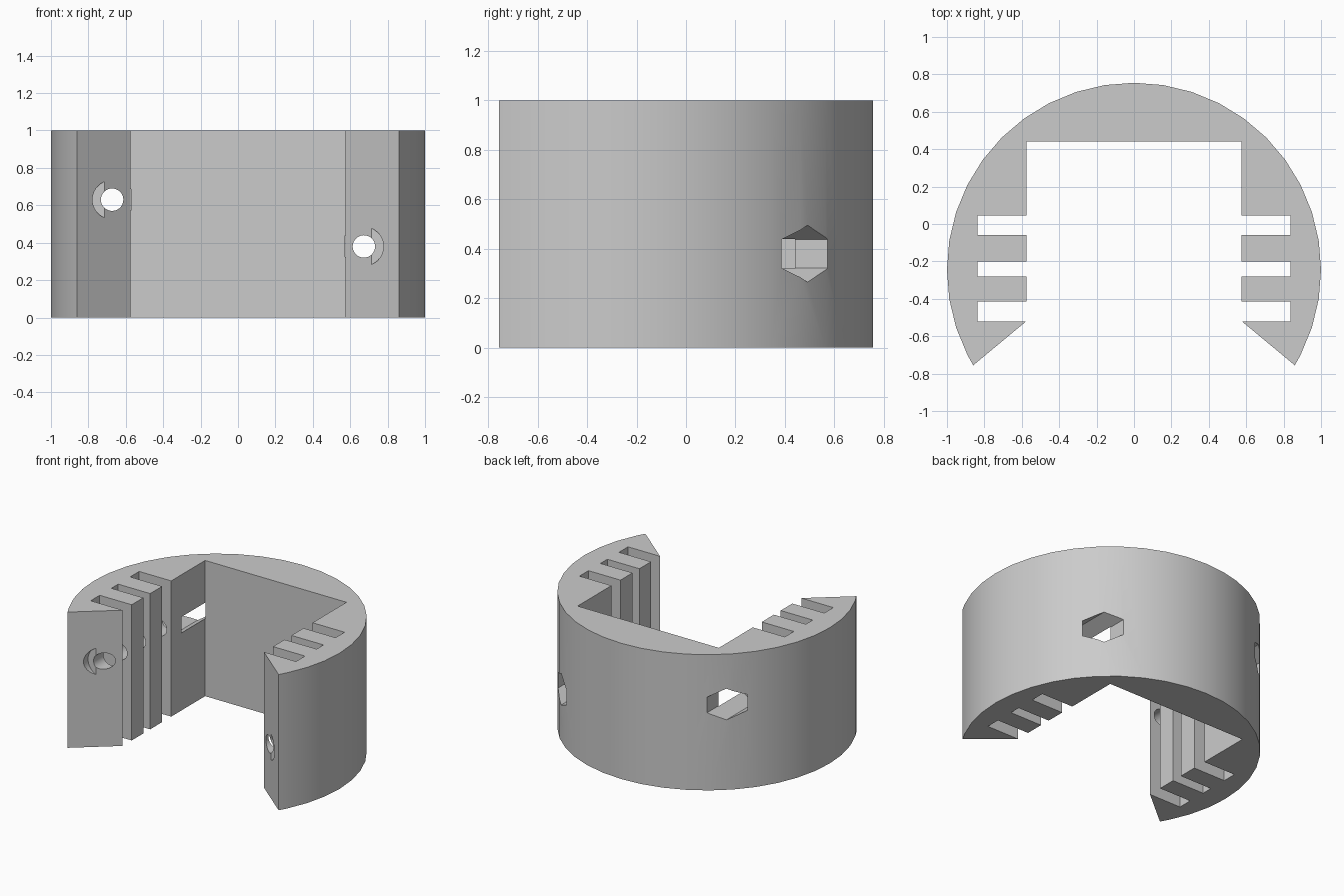
import bpy, bmesh
from math import sin, cos, pi, radians
from mathutils import Vector

cube = bpy.data.objects.get("Cube")
if cube:
    bpy.data.objects.remove(cube, do_unlink=True)

CY = -0.245          # centre of the round outside
TIP = 120.7          # angle from the back to each jaw tip
WALL, SLOT = 0.576, 0.837


def prism(name, points, offset):
    """Extrude a flat outline along an offset."""
    bm = bmesh.new()
    face = bm.faces.new([bm.verts.new(p) for p in points])
    res = bmesh.ops.extrude_face_region(bm, geom=[face], use_keep_orig=True)
    moved = [g for g in res["geom"] if isinstance(g, bmesh.types.BMVert)]
    bmesh.ops.translate(bm, verts=moved, vec=Vector(offset))
    bmesh.ops.recalc_face_normals(bm, faces=bm.faces[:])
    mesh = bpy.data.meshes.new(name)
    bm.to_mesh(mesh)
    bm.free()
    obj = bpy.data.objects.new(name, mesh)
    bpy.context.collection.objects.link(obj)
    return obj


# Half outline: outer arc from back to jaw tip, then the slotted inner wall
half = [(sin(radians(a)), CY + cos(radians(a))) for a in list(range(0, 118, 9)) + [TIP]]
half += [(WALL, -0.52)]
for low, high in [(-0.52, -0.415), (-0.28, -0.2), (-0.06, 0.045)]:
    if low > -0.5:
        half.append((WALL, low))
    half += [(SLOT, low), (SLOT, high), (WALL, high)]
half.append((WALL, 0.44))
outline = half + [(-x, y) for x, y in reversed(half[1:])]
clamp = prism("clamp_body", [(x, y, 0) for x, y in outline], (0, 0, 1))


# Bolt passages: round bore, head recess in the jaw, hexagonal nut pocket
def cutter(name, x, z, radius, sides, y0, y1):
    ring = [2 * pi * i / sides for i in range(sides)]
    points = [(x + radius * sin(a), y0, z + radius * cos(a)) for a in ring]
    obj = prism(name, points, (0, y1 - y0, 0))
    obj.hide_render = True
    return obj


cutters = []
for side, x, z in [("right", -0.673, 0.63), ("left", 0.673, 0.38)]:
    cutters += [
        cutter(side + "_bolt_bore", x, z, 0.06, 32, -0.9, 0.3),
        cutter(side + "_head_recess", x, z, 0.105, 40, -0.9, -0.635),
        cutter(side + "_nut_pocket", x, z, 0.115, 6, 0.165, 0.9),
    ]

bpy.ops.object.select_all(action="DESELECT")
bpy.context.view_layer.objects.active = clamp
clamp.select_set(True)
for tool in cutters:
    mod = clamp.modifiers.new(tool.name, "BOOLEAN")
    mod.operation = "DIFFERENCE"
    mod.solver = "EXACT"
    mod.object = tool
    bpy.ops.object.modifier_apply(modifier=mod.name)
    bpy.data.objects.remove(tool, do_unlink=True)

# Plain grey plastic
grey = bpy.data.materials.new("light_grey")
grey.use_nodes = True
colour = (0.6, 0.6, 0.6, 1)
grey.diffuse_color = colour
grey.node_tree.nodes["Principled BSDF"].inputs["Base Color"].default_value = colour
clamp.data.materials.clear()
clamp.data.materials.append(grey)
for poly in clamp.data.polygons:
    poly.material_index = 0
bpy.ops.object.shade_smooth_by_angle(angle=radians(25))
